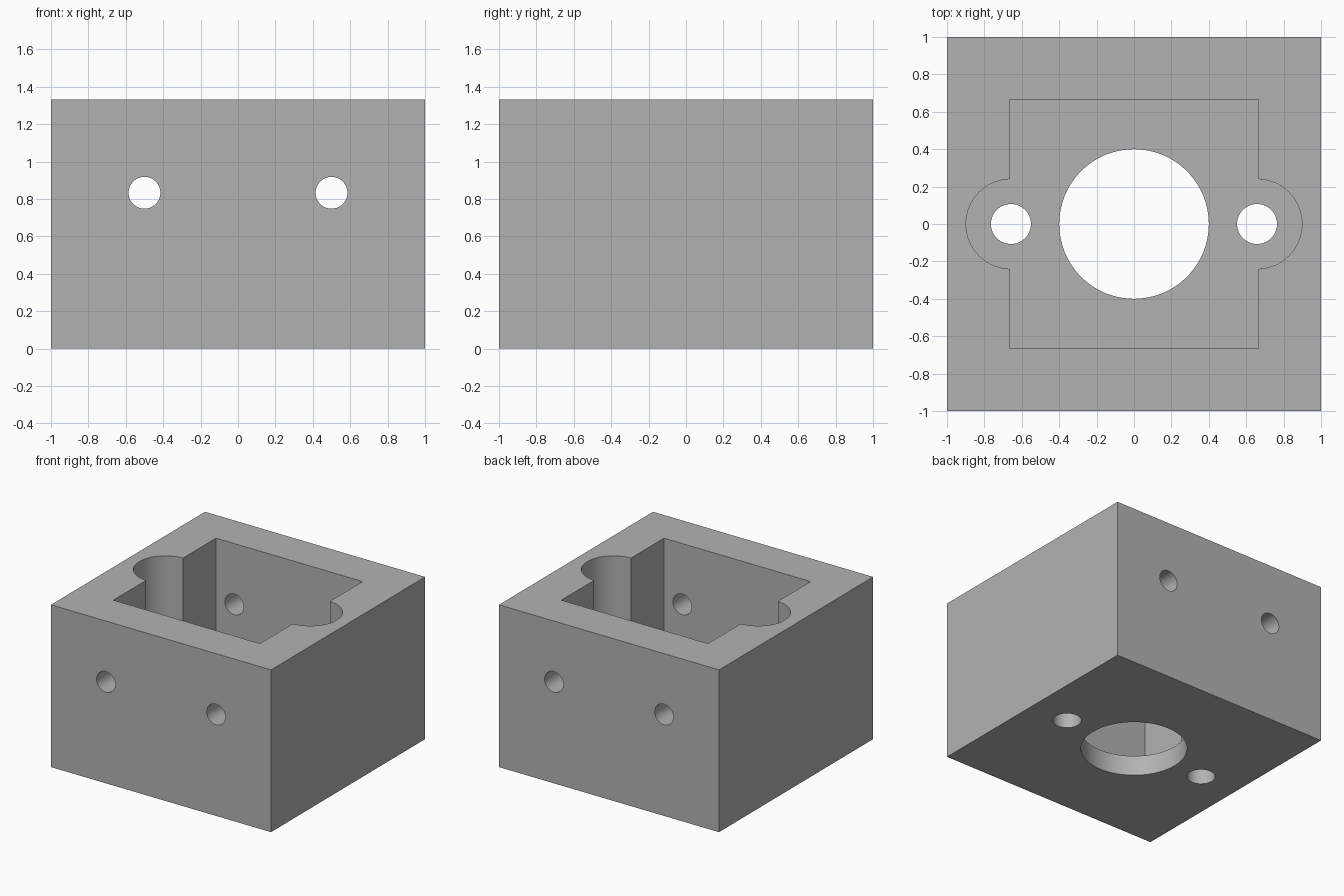
import bpy
from math import radians

default_cube = bpy.data.objects.get("Cube")
if default_cube:
    bpy.data.objects.remove(default_cube, do_unlink=True)

HEIGHT = 4 / 3
FLOOR = 1 / 6
EAR_X = 0.658

grey = bpy.data.materials.new("plain grey")
grey.use_nodes = True
grey.diffuse_color = (0.45, 0.45, 0.45, 1)
grey.node_tree.nodes["Principled BSDF"].inputs["Base Color"].default_value = (0.45, 0.45, 0.45, 1)


def box(name, size, centre):
    bpy.ops.mesh.primitive_cube_add(size=1, location=centre)
    obj = bpy.context.object
    obj.name = name
    obj.scale = size
    bpy.ops.object.transform_apply(location=True, rotation=True, scale=True)
    obj.data.materials.append(grey)
    return obj


def cylinder(name, radius, depth, centre, tilt=0):
    bpy.ops.mesh.primitive_cylinder_add(vertices=64, radius=radius, depth=depth,
                                        location=centre, rotation=(tilt, 0, 0))
    obj = bpy.context.object
    obj.name = name
    bpy.ops.object.transform_apply(location=True, rotation=True, scale=True)
    obj.data.materials.append(grey)
    return obj


# Solid block
housing = box("housing_block", (2, 2, HEIGHT), (0, 0, HEIGHT / 2))

# Open pocket and the central bore through its floor
top = HEIGHT + 0.2
depth = top - FLOOR
middle = (top + FLOOR) / 2
cutters = [box("pocket_cutter", (4 / 3, 4 / 3, depth), (0, 0, middle)),
           cylinder("bore_cutter", 0.4, 1, (0, 0, 0))]

# Rounded side ears, floor screw holes and cross holes, on both sides
for side, label in ((1, "left"), (-1, "right")):
    cutters += [
        cylinder(label + "_ear_cutter", 0.24, depth, (side * EAR_X, 0, middle)),
        cylinder(label + "_screw_cutter", 0.107, 1, (side * EAR_X, 0, 0)),
        cylinder(label + "_cross_cutter", 0.085, 3, (side * 0.5, 0, 5 / 6), radians(90)),
    ]

# Cut, then keep only the finished housing
bpy.ops.object.select_all(action='DESELECT')
housing.select_set(True)
bpy.context.view_layer.objects.active = housing
for cutter in cutters:
    cut = housing.modifiers.new(cutter.name, 'BOOLEAN')
    cut.operation = 'DIFFERENCE'
    cut.solver = 'EXACT'
    cut.object = cutter
    bpy.ops.object.modifier_apply(modifier=cut.name)
for cutter in cutters:
    bpy.data.objects.remove(cutter, do_unlink=True)

bpy.ops.object.shade_smooth_by_angle(angle=radians(30))
